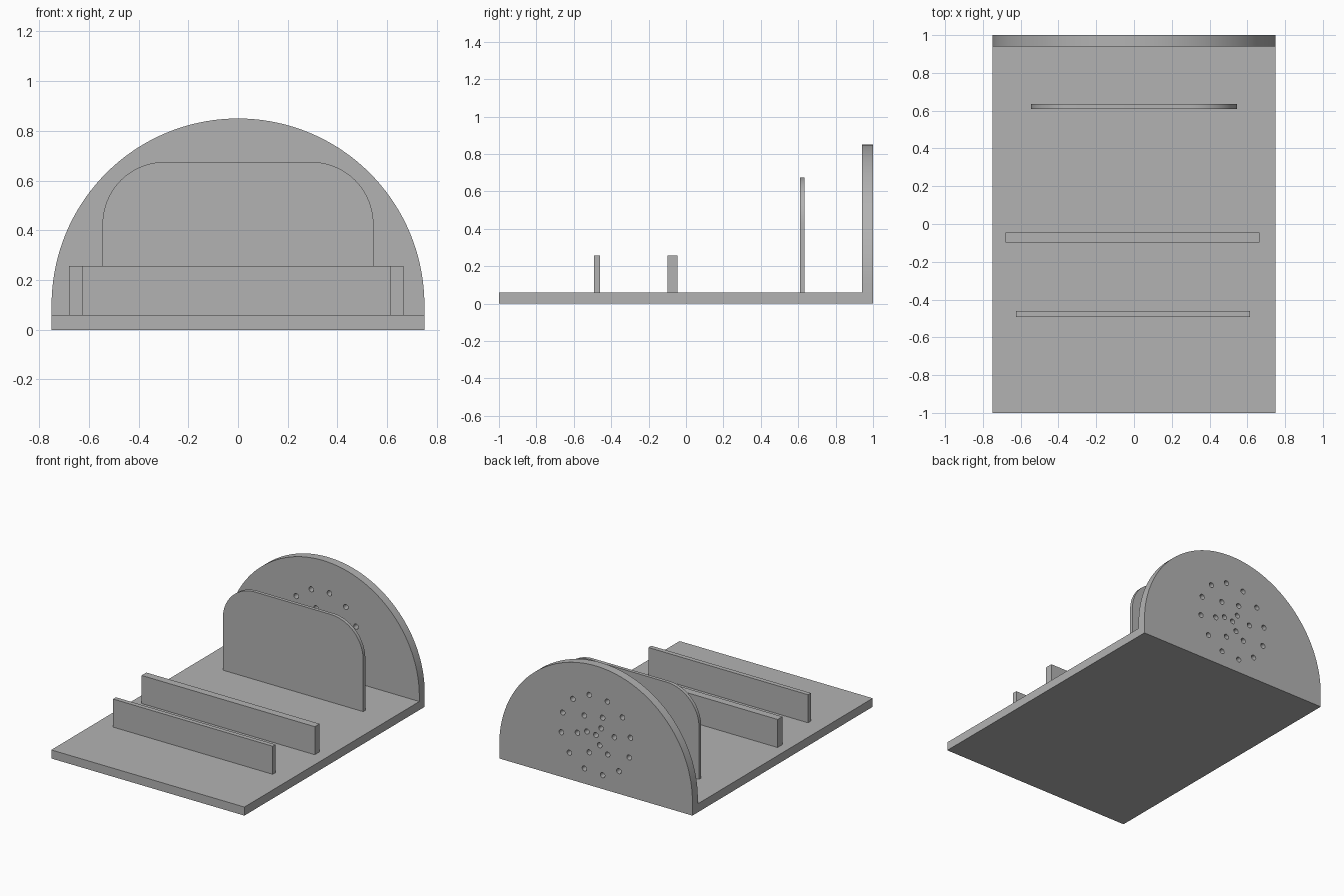
import bpy
from math import cos, sin, radians, pi

cube = bpy.data.objects.get("Cube")
if cube:
    bpy.data.objects.remove(cube)

grey = bpy.data.materials.new("plain_grey")
grey.use_nodes = True
color = (0.45, 0.45, 0.45, 1)
grey.diffuse_color = color
grey.node_tree.nodes["Principled BSDF"].inputs["Base Color"].default_value = color


def box(name, x0, x1, y0, y1, z0, z1):
    bpy.ops.mesh.primitive_cube_add(size=1, location=((x0 + x1) / 2, (y0 + y1) / 2, (z0 + z1) / 2))
    ob = bpy.context.object
    ob.name = name
    ob.scale = (x1 - x0, y1 - y0, z1 - z0)
    bpy.ops.object.transform_apply(location=False, rotation=False, scale=True)
    ob.data.materials.append(grey)


def arc(cx, cz, r, start, end, steps):
    angles = [radians(start + (end - start) * i / steps) for i in range(steps + 1)]
    return [(cx + r * cos(a), cz + r * sin(a)) for a in angles]


def upright_plate(name, loops, y0, y1):
    """Filled xz outline, with inner loops as holes, extruded along y."""
    curve = bpy.data.curves.new(name, "CURVE")
    curve.dimensions = "2D"
    curve.fill_mode = "BOTH"
    curve.extrude = (y1 - y0) / 2
    for loop in loops:
        spline = curve.splines.new("POLY")
        spline.points.add(len(loop) - 1)
        for point, (x, z) in zip(spline.points, loop):
            point.co = (x, z, 0, 1)
        spline.use_cyclic_u = True
    ob = bpy.data.objects.new(name, curve)
    bpy.context.collection.objects.link(ob)
    ob.location.y = (y0 + y1) / 2
    ob.rotation_euler.x = pi / 2
    bpy.ops.object.select_all(action="DESELECT")
    ob.select_set(True)
    bpy.context.view_layer.objects.active = ob
    bpy.ops.object.convert(target="MESH")
    ob = bpy.context.object
    ob.data.materials.clear()
    ob.data.materials.append(grey)
    bpy.ops.object.shade_smooth_by_angle(angle=radians(30))


# Base and the two low rails
box("base_plate", -0.75, 0.75, -1, 1, 0, 0.06)
box("front_rail", -0.625, 0.615, -0.493, -0.461, 0.06, 0.257)
box("middle_rail", -0.68, 0.665, -0.098, -0.045, 0.06, 0.257)

# Rounded divider
divider = [(-0.545, 0.06), (0.545, 0.06)]
divider += arc(0.295, 0.425, 0.25, 0, 90, 20) + arc(-0.295, 0.425, 0.25, 90, 180, 20)
upright_plate("divider", [divider], 0.61, 0.634)

# Arched back panel with rings of round holes
panel = [(-0.75, 0.06), (0.75, 0.06)] + arc(0, 0.1, 0.75, 0, 180, 72)
holes = []
for count, radius, offset in ((1, 0, 0), (3, 0.07, 5), (6, 0.145, 51), (12, 0.273, 19)):
    for i in range(count):
        a = radians(offset + 360 * i / count)
        holes.append(arc(radius * cos(a), 0.365 + radius * sin(a), 0.018, 0, 345, 23))
upright_plate("back_panel", [panel] + holes, 0.94, 1.0)
